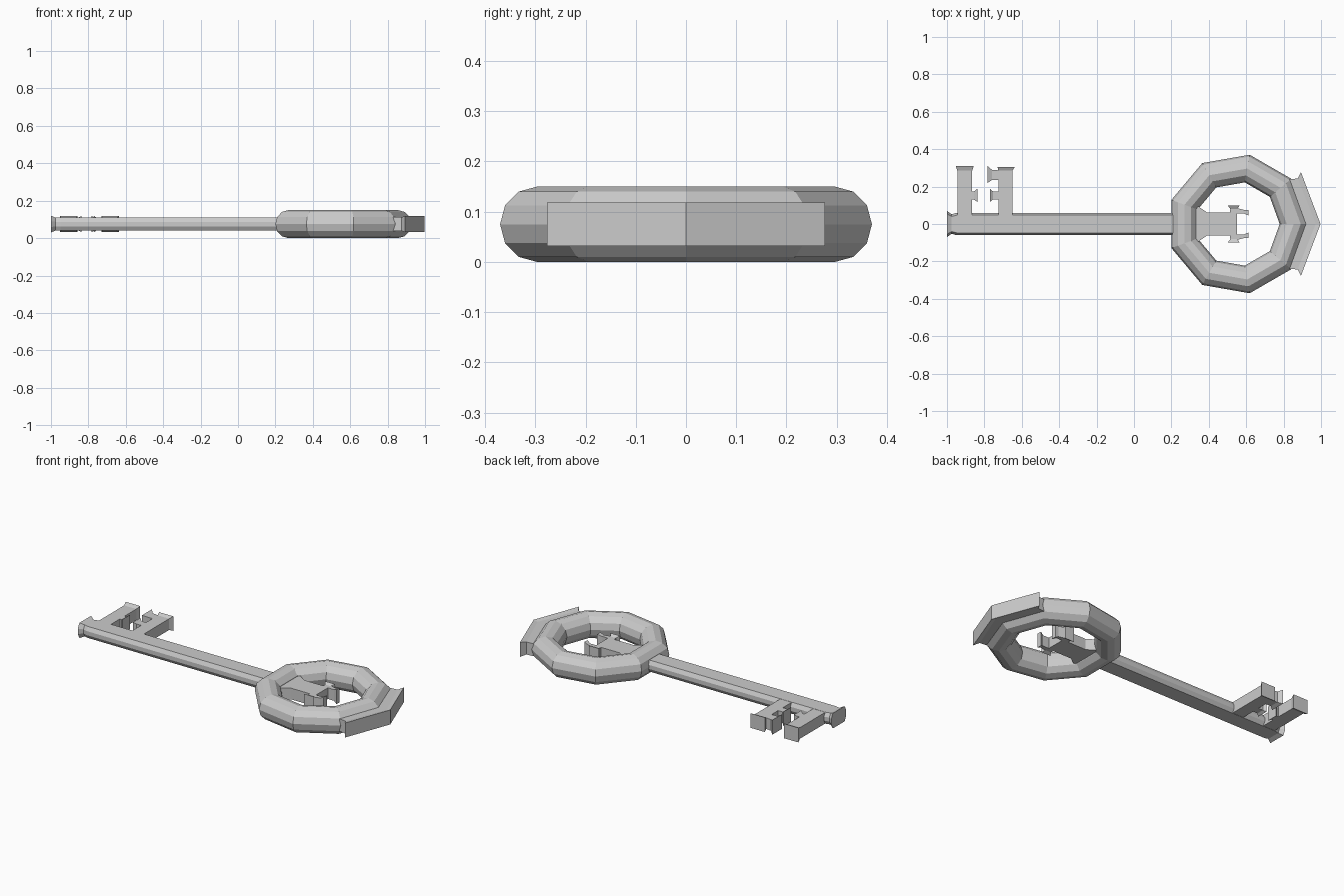
import bpy, bmesh
from math import cos, sin, pi, radians

if "Cube" in bpy.data.objects:
    bpy.data.objects.remove(bpy.data.objects["Cube"])

ZC = 0.075  # mid-plane height of the key


def make(name, bm):
    bmesh.ops.recalc_face_normals(bm, faces=bm.faces[:])
    me = bpy.data.meshes.new(name)
    bm.to_mesh(me)
    bm.free()
    ob = bpy.data.objects.new(name, me)
    bpy.context.collection.objects.link(ob)
    return ob


def loft(name, rings, cap=True, closed=False):
    """Bridge successive cross-sections into flat faces."""
    bm = bmesh.new()
    vs = [[bm.verts.new(p) for p in r] for r in rings]
    n = len(rings[0])
    pairs = list(zip(vs, vs[1:])) + ([(vs[-1], vs[0])] if closed else [])
    for a, b in pairs:
        for i in range(n):
            j = (i + 1) % n
            bm.faces.new((a[i], a[j], b[j], b[i]))
    if cap:
        bm.faces.new(vs[0])
        bm.faces.new(vs[-1])
    return make(name, bm)


def block(name, axis, secs):
    """Rectangular bar along x or y; sections are (pos, low, high, half height)."""
    rings = []
    for p, lo, hi, h in secs:
        q = [(lo, ZC - h), (hi, ZC - h), (hi, ZC + h), (lo, ZC + h)]
        rings.append([(p, w, z) if axis == 'x' else (w, p, z) for w, z in q])
    return loft(name, rings)


def mirror_y(ob):
    m = ob.modifiers.new("mirror", 'MIRROR')
    m.use_axis = (False, True, False)


# Bow: nine-sided ring with a twelve-sided tube
CX, R, r = 0.553, 0.301, 0.075
ring = []
for i in range(9):
    a = radians(40 * i)
    ring.append([(CX + (R + r * cos(b)) * cos(a), (R + r * cos(b)) * sin(a), ZC + r * sin(b))
                 for b in [2 * pi * k / 12 for k in range(12)]])
loft("bow_ring", ring, cap=False, closed=True)

# Chevron cap on the end of the bow, flared at its outer edge
half = []
for xe, ye, xm, h in [(0.80, 0.225, 0.88, 0.037), (0.835, 0.24, 0.925, 0.037),
                      (0.875, 0.243, 0.972, 0.037), (0.893, 0.277, 0.997, 0.043)]:
    half.append([(xm, 0, ZC - h), (xe, ye, ZC - h), (xe, ye, ZC + h), (xm, 0, ZC + h)])
cap = loft("bow_cap", half, cap=False)
bm = bmesh.new()
bm.from_mesh(cap.data)
# remove the hidden centre wall, close the outer and inner ends
bmesh.ops.delete(bm, geom=[f for f in bm.faces if all(abs(v.co.y) < 1e-5 for v in f.verts)],
                 context='FACES_ONLY')
bm.verts.ensure_lookup_table()
bm.faces.new(bm.verts[0:4])
bm.faces.new(bm.verts[12:16])
bmesh.ops.recalc_face_normals(bm, faces=bm.faces[:])
bm.to_mesh(cap.data)
bm.free()
mirror_y(cap)

# Shaft: eight-sided bar ending in a flare
shaft = []
for x, w, h in [(0.23, 0.06, 0.034), (-0.95, 0.06, 0.034),
                (-0.975, 0.052, 0.034), (-1.0, 0.07, 0.045)]:
    shaft.append([(x, sy * w * a, ZC + sz * h * b) for sy, sz, a, b in
                  [(1, 1, 0.78, 1), (1, 1, 1, 0.35), (1, -1, 1, 0.35), (1, -1, 0.78, 1),
                   (-1, -1, 0.78, 1), (-1, -1, 1, 0.35), (-1, 1, 1, 0.35), (-1, 1, 0.78, 1)]])
loft("shaft", shaft)

# Two teeth with flared tips
T, F = 0.033, 0.043
block("outer_tooth", 'y', [(0.03, -0.945, -0.865, T), (0.285, -0.945, -0.865, T),
                           (0.31, -0.953, -0.857, F)])
block("inner_tooth", 'y', [(0.03, -0.725, -0.65, T), (0.285, -0.725, -0.65, T),
                           (0.305, -0.73, -0.637, F)])

# Small wards facing each other between the teeth
block("outer_tooth_ward", 'x', [(-0.88, 0.13, 0.175, T), (-0.855, 0.13, 0.175, T),
                                (-0.838, 0.118, 0.188, F)])
block("inner_tooth_low_ward", 'x', [(-0.70, 0.13, 0.175, T), (-0.755, 0.13, 0.175, T),
                                    (-0.77, 0.118, 0.188, F)])
block("inner_tooth_top_ward", 'x', [(-0.70, 0.235, 0.285, T), (-0.76, 0.235, 0.29, T),
                                    (-0.782, 0.22, 0.31, F)])

# Ornament inside the bow: flared foot, stem, crossbar and two prongs
block("ornament_stem", 'x', [(0.29, -0.105, 0.105, T), (0.335, -0.10, 0.10, T),
                             (0.39, -0.062, 0.062, T), (0.55, -0.062, 0.062, T)])
arm = block("ornament_crossbar", 'y', [(0.05, 0.51, 0.55, T), (0.08, 0.515, 0.55, T),
                                       (0.098, 0.502, 0.565, F)])
mirror_y(arm)
prong = block("ornament_prong", 'x', [(0.54, 0.055, 0.088, T), (0.59, 0.055, 0.075, T),
                                      (0.613, 0.045, 0.075, F)])
mirror_y(prong)
